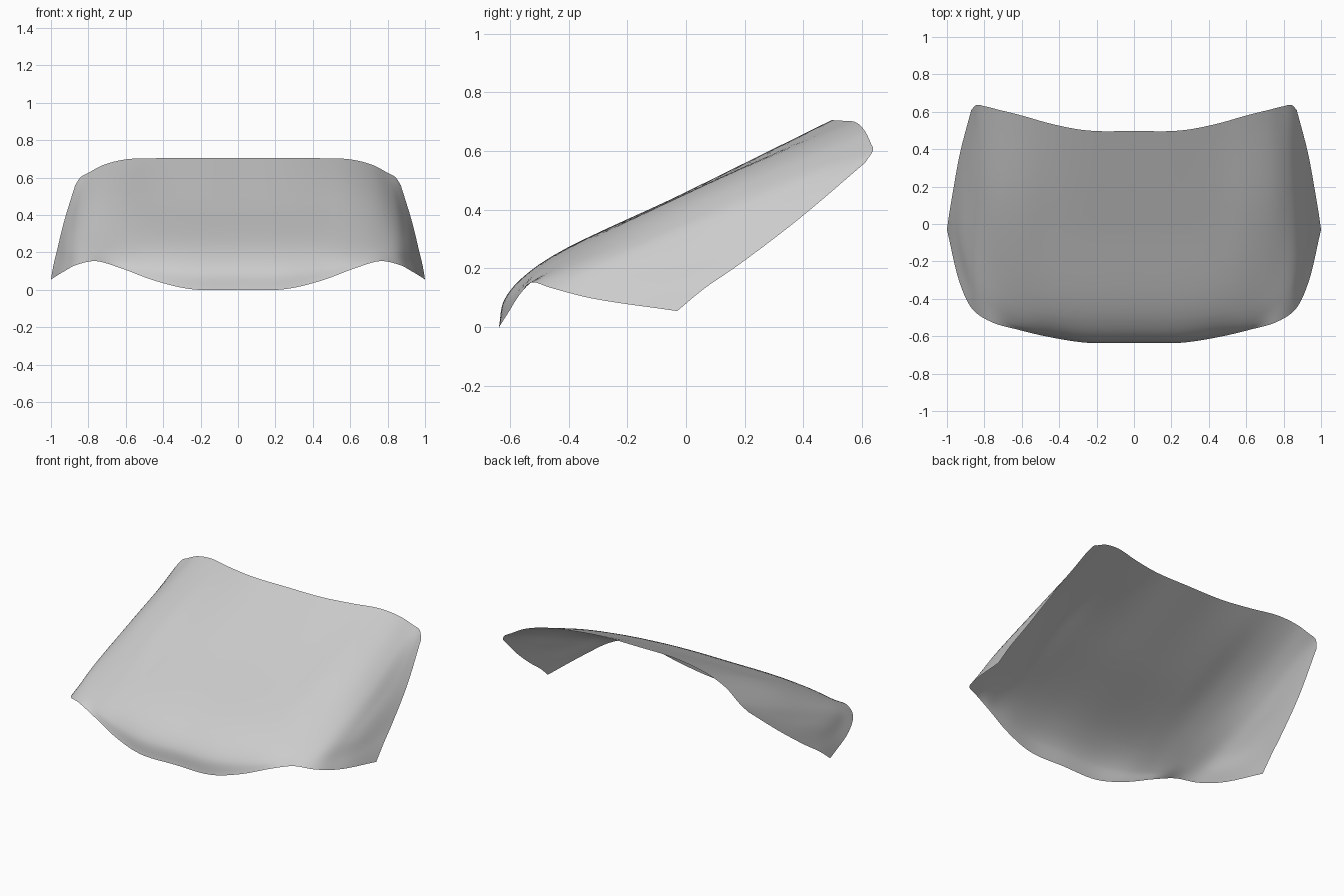
import bpy, bmesh
from mathutils import Vector

if "Cube" in bpy.data.objects:
    bpy.data.objects.remove(bpy.data.objects["Cube"])

# Stations from centre line to side edge, for five lines running front to back
ROWS = [
    # front edge, ending in the side tip
    [(0, -.635, 0), (.25, -.635, .003), (.45, -.605, .05), (.62, -.565, .113), (.76, -.525, .153),
     (.86, -.46, .134), (.93, -.32, .098), (1, -.03, .055)],
    # rolled lip
    [(0, -.615, .098), (.25, -.614, .098), (.45, -.58, .118), (.62, -.54, .148), (.76, -.465, .183),
     (.85, -.4, .175), (.915, -.26, .145), (.987, .06, .13)],
    # end of the lip
    [(0, -.5, .213), (.25, -.5, .213), (.44, -.48, .217), (.61, -.445, .222), (.75, -.36, .24),
     (.845, -.28, .237), (.91, -.13, .22), (.967, .18, .213)],
    # middle of the panel
    [(0, 0, .46), (.25, 0, .46), (.44, .03, .47), (.61, .06, .478), (.75, .12, .465),
     (.84, .19, .43), (.89, .27, .39), (.93, .38, .365)],
    # rear edge
    [(0, .497, .705), (.25, .5, .705), (.44, .535, .703), (.6, .58, .697), (.72, .61, .667),
     (.8, .63, .625), (.84, .637, .603), (.87, .61, .56)],
]


def spline(points, steps):
    """Centripetal Catmull-Rom curve through the points."""
    p = [Vector(q) for q in points]
    p = [2 * p[0] - p[1]] + p + [2 * p[-1] - p[-2]]
    out = []
    for i in range(1, len(p) - 2):
        a, b, c, d = p[i - 1:i + 3]
        t0 = 0
        t1 = t0 + (b - a).length ** .5
        t2 = t1 + (c - b).length ** .5
        t3 = t2 + (d - c).length ** .5
        for k in range(steps):
            t = t1 + (t2 - t1) * k / steps
            e = a.lerp(b, (t - t0) / (t1 - t0))
            f = b.lerp(c, (t - t1) / (t2 - t1))
            g = c.lerp(d, (t - t2) / (t3 - t2))
            h = e.lerp(f, (t - t0) / (t2 - t0))
            j = f.lerp(g, (t - t1) / (t3 - t1))
            out.append(h.lerp(j, (t - t1) / (t2 - t1)))
    return out + [p[-2]]


# Mirror each line, then loft through them
lines = [spline([(-x, y, z) for x, y, z in r[:0:-1]] + r, 6) for r in ROWS]
columns = [spline(c, 8) for c in zip(*lines)]

bm = bmesh.new()
grid = [[bm.verts.new(q) for q in c] for c in columns]
for a, b in zip(grid, grid[1:]):
    for i in range(len(a) - 1):
        bm.faces.new((a[i], b[i], b[i + 1], a[i + 1])).smooth = True
mesh = bpy.data.meshes.new("hood_panel")
bm.to_mesh(mesh)
bm.free()
bpy.context.collection.objects.link(bpy.data.objects.new("hood_panel", mesh))
